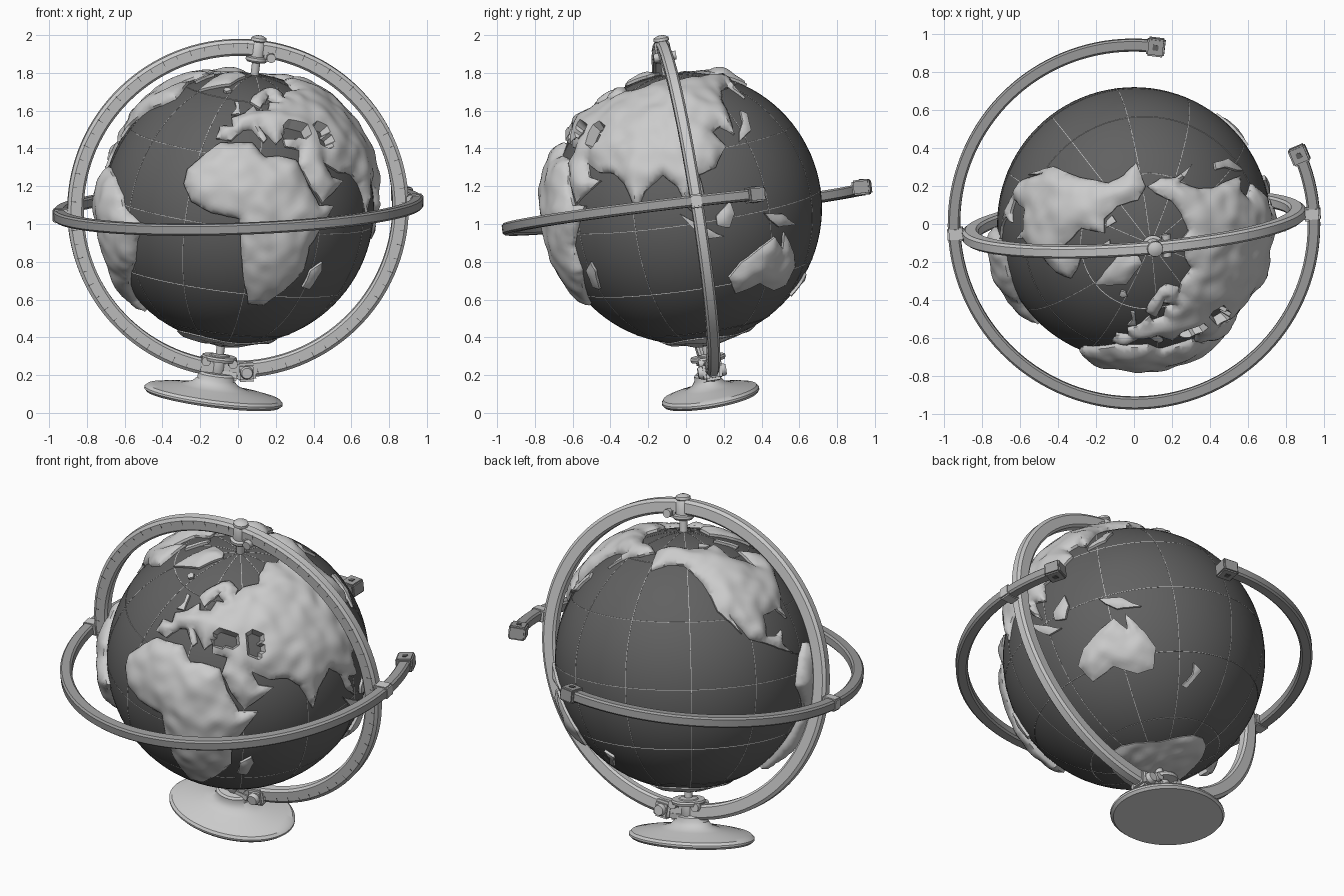
import bpy, bmesh
from math import sin, cos, pi, radians, exp, acos
from mathutils import Vector, Matrix, noise, kdtree
from mathutils.geometry import delaunay_2d_cdt

if "Cube" in bpy.data.objects:
    bpy.data.objects.remove(bpy.data.objects["Cube"])

C = Vector((0, 0, 1.083))                     # globe centre
R = 0.72
POLE = Vector((0.122, -0.144, 0.98)).normalized()
SIDE = Vector((0.997, 0.065, 0.042)).normalized()


def material(name, g):
    m = bpy.data.materials.new(name)
    m.diffuse_color = (g, g, g, 1)
    m.use_nodes = True
    m.node_tree.nodes["Principled BSDF"].inputs["Base Color"].default_value = m.diffuse_color
    return m


DARK = material("ocean_grey", 0.12)
MID = material("ring_grey", 0.35)


def frame(z, x, loc):
    z = Vector(z).normalized()
    x = Vector(x)
    x = (x - z * x.dot(z)).normalized()
    return Matrix.Translation(loc) @ Matrix((x, z.cross(x), z)).transposed().to_4x4()


def finish(name, bm, matrix, mat=None, angle=35):
    bmesh.ops.recalc_face_normals(bm, faces=bm.faces)
    me = bpy.data.meshes.new(name)
    bm.to_mesh(me)
    bm.free()
    ob = bpy.data.objects.new(name, me)
    bpy.context.collection.objects.link(ob)
    ob.matrix_world = matrix
    if mat:
        me.materials.append(mat)
    bpy.ops.object.select_all(action='DESELECT')
    ob.select_set(True)
    bpy.context.view_layer.objects.active = ob
    bpy.ops.object.shade_smooth_by_angle(angle=radians(angle))
    return ob


def sweep(name, section, matrix, a0=0, a1=360, steps=128, mat=None, sx=1, sy=1):
    """Closed (radius, height) section swept around local z."""
    bm = bmesh.new()
    full = a1 - a0 >= 360
    rows = []
    for i in range(steps if full else steps + 1):
        a = radians(a0 + (a1 - a0) * i / steps)
        rows.append([bm.verts.new((r * cos(a) * sx, r * sin(a) * sy, h)) for r, h in section])
    n = len(section)
    for i in range(steps):
        p, q = rows[i], rows[(i + 1) % len(rows)]
        for j in range(n):
            bm.faces.new((p[j], q[j], q[(j + 1) % n], p[(j + 1) % n]))
    if not full:
        bm.faces.new(rows[0])
        bm.faces.new(rows[-1])
    else:
        bmesh.ops.remove_doubles(bm, verts=bm.verts, dist=1e-5)
    return finish(name, bm, matrix, mat)


def box(name, size, matrix, bevel=0.008, mat=None):
    bm = bmesh.new()
    bmesh.ops.create_cube(bm, size=1, matrix=Matrix.Diagonal((*size, 1)))
    bmesh.ops.bevel(bm, geom=bm.edges[:], offset=bevel, segments=2, affect='EDGES')
    return finish(name, bm, matrix, mat)


# ocean sphere
bm = bmesh.new()
bmesh.ops.create_uvsphere(bm, u_segments=96, v_segments=48, radius=R)
GLOBE = frame(POLE, (0, -1, 0), C)
finish("ocean_sphere", bm, GLOBE, DARK, 60)

# graticule lines
for k in range(6):
    a = radians(30 * k + 8)
    axis = GLOBE.to_3x3() @ Vector((cos(a), sin(a), 0))
    sweep(f"meridian_line_{k}", [(R - .003, -.0015), (R + .001, -.0015), (R + .001, .0015), (R - .003, .0015)],
          frame(axis, POLE, C), steps=96)
for lat in (-60, -30, 0, 30, 60):
    r, h = R * cos(radians(lat)), R * sin(radians(lat))
    sweep(f"parallel_line_{lat}", [(r - .003, h - .0015), (r + .001, h - .0015), (r + .001, h + .0015), (r - .003, h + .0015)],
          GLOBE, steps=96)


def direction(lat, lon):
    a, b = radians(lat), radians(lon - 7)
    return Vector((cos(a) * cos(b), cos(a) * sin(b), sin(a)))


def land(name, outline, height=0.042, coast=0.014, lakes=(), step=0.026):
    """Raised landmass from a coastline given as (latitude, longitude)."""
    dirs = [direction(*p) for p in outline]
    c = sum(dirs, Vector()).normalized()
    e = c.orthogonal().normalized()
    n = c.cross(e)

    def flat(v):
        t = acos(max(-1, min(1, v.dot(c))))
        k = t / max(sin(t), 1e-6)
        return Vector((v.dot(e) * k, v.dot(n) * k))

    def globe(p):
        t = p.length
        return c * cos(t) + (e * p.x + n * p.y) * (sin(t) / t if t > 1e-6 else 1)

    pts = [flat(d) for d in dirs]
    rim = []
    for a, b in zip(pts, pts[1:] + pts[:1]):
        m = max(1, round((b - a).length / 0.02))
        for i in range(m):
            p = a.lerp(b, i / m)
            w = noise.noise_vector(Vector((p.x * 14, p.y * 14, 3)))
            rim.append(p + Vector((w.x, w.y)) * 0.007)
    tree = kdtree.KDTree(len(rim))
    for i, p in enumerate(rim):
        tree.insert((p.x, p.y, 0), i)
    tree.balance()

    def gap(p):
        return tree.find((p.x, p.y, 0))[2]

    verts = list(rim)
    xs, ys = [p.x for p in rim], [p.y for p in rim]
    for j in range(int((max(ys) - min(ys)) / step) + 1):
        for i in range(int((max(xs) - min(xs)) / step) + 1):
            p = Vector((min(xs) + (i + .5 * (j % 2)) * step, min(ys) + j * step))
            if gap(p) > 0.014:
                verts.append(p)
    edges = [(i, (i + 1) % len(rim)) for i in range(len(rim))]
    vo, _, fo, *_ = delaunay_2d_cdt(verts, edges, [], 1, 1e-5)
    bm = bmesh.new()
    made = {}
    for f in fo:
        for i in f:
            if i not in made:
                d = globe(vo[i])
                h = coast + height * (1 - exp(-gap(vo[i]) / 0.06))
                h += 0.014 * noise.noise(d * 9) * min(1, gap(vo[i]) / .05)
                for la, lo, rad in lakes:
                    if d.angle(direction(la, lo)) < rad:
                        h = -0.02
                made[i] = bm.verts.new(d * (R + h))
        bm.faces.new([made[i] for i in f])
    border = [ed for ed in bm.edges if ed.is_boundary]
    ext = bmesh.ops.extrude_edge_only(bm, edges=border)['geom']
    for v in ext:
        if isinstance(v, bmesh.types.BMVert):
            v.co = v.co.normalized() * (R - 0.02)
    finish(name, bm, GLOBE, None, 50)


# continents
land("eurasia", [(37, -9), (43, -9), (44, -2), (48, -4), (52, 4), (57, 9), (54, 12), (55, 20), (60, 22), (60, 29),
                 (63, 22), (65, 24), (60, 18), (56, 14), (59, 6), (63, 8), (70, 20), (71, 28), (67, 41), (64, 38),
                 (68, 46), (69, 66), (73, 72), (77, 104), (73, 115), (72, 140), (70, 160), (69, 180), (66, 190),
                 (62, 178), (60, 165), (51, 157), (61, 160), (59, 145), (54, 137), (43, 132), (35, 129), (40, 124),
                 (38, 118), (30, 122), (22, 114), (20, 106), (10, 107), (13, 100), (2, 103), (8, 98), (16, 96),
                 (22, 90), (16, 81), (8, 77), (20, 72), (25, 66), (26, 57), (30, 49), (24, 52), (22, 59), (13, 45),
                 (21, 39), (29, 34), (36, 36), (37, 28), (41, 27), (38, 23), (45, 14), (40, 18), (38, 16), (44, 9),
                 (43, 4), (37, -1)], height=0.045, lakes=[(43, 32, .06), (43, 37, .05), (44, 51, .05), (39, 51, .05)])
land("africa", [(35, -6), (37, 10), (31, 17), (32, 23), (31, 33), (22, 37), (12, 43), (12, 51), (-5, 40), (-16, 40),
                (-25, 34), (-34, 26), (-34, 18), (-17, 12), (-1, 9), (4, 8), (5, -4), (8, -13), (15, -18),
                (21, -18), (30, -11)], height=0.045, coast=0.018)
land("north_america", [(66, -168), (71, -157), (69, -130), (68, -110), (70, -95), (60, -94), (55, -82), (52, -79),
                       (62, -77), (58, -64), (52, -56), (46, -62), (42, -71), (35, -76), (30, -81), (25, -80),
                       (30, -85), (29, -95), (20, -97), (19, -91), (21, -87), (15, -88), (10, -83), (8, -78),
                       (13, -90), (20, -106), (31, -114), (23, -110), (34, -120), (48, -125), (59, -138), (59, -152),
                       (55, -163), (60, -165)], height=0.04)
land("south_america", [(8, -77), (12, -72), (10, -62), (4, -51), (-1, -48), (-6, -35), (-13, -39), (-23, -42),
                       (-34, -53), (-39, -58), (-47, -66), (-54, -68), (-52, -74), (-37, -73), (-18, -70),
                       (-5, -81), (1, -80)], height=0.052, coast=0.018)
land("australia", [(-11, 142), (-18, 141), (-12, 136), (-15, 129), (-20, 119), (-26, 113), (-35, 117), (-32, 130),
                   (-38, 141), (-37, 150), (-28, 153), (-20, 148)], height=0.03)
land("greenland", [(60, -44), (70, -22), (81, -15), (83, -35), (78, -70), (70, -53)], height=0.03)
land("antarctica", [(-69 - 3 * sin(radians(k * 45)), k * 15) for k in range(24)], height=0.008, coast=0.006)

# islands
land("arctic_island_east", [(64, -66), (73, -80), (73, -88), (64, -73)], 0.02)
land("arctic_island_west", [(70, -102), (73, -115), (70, -118), (69, -110)], 0.02)
land("madagascar", [(-12, 49), (-16, 50), (-25, 47), (-24, 43), (-16, 44)], 0.02)
land("britain", [(50, -5), (51, 1), (55, -1), (58, -3), (58, -6), (54, -3)], 0.02)
land("iceland", [(64, -22), (63.5, -18), (65, -14), (66.5, -18), (66, -23)], 0.02)
land("japan", [(31, 130), (35, 140), (43, 145), (45, 142), (40, 139), (35, 132)], 0.02)
land("sumatra", [(5, 95), (-3, 106), (-7, 112), (-7, 105), (-2, 100)], 0.02)
land("borneo", [(7, 117), (1, 118), (-4, 115), (-2, 110), (2, 110)], 0.02)
land("new_guinea", [(-1, 132), (-3, 141), (-9, 149), (-8, 139), (-4, 134)], 0.02)
land("new_zealand", [(-35, 173), (-38, 178), (-46, 170), (-45, 167), (-40, 173)], 0.02)

# upright ring with tick marks
RING = frame(SIDE.cross(POLE), SIDE, C)
sweep("meridian_ring", [(.905, -.02), (.905, .02), (.888, .032), (.832, .032), (.82, .02),
                        (.82, -.02), (.832, -.032), (.888, -.032)], RING)
bm = bmesh.new()
for k in range(72):
    a = Matrix.Rotation(radians(5 * k), 4, 'Z') @ Matrix.Translation((.876, 0, .0315))
    bmesh.ops.create_cube(bm, size=1, matrix=a @ Matrix.Diagonal((.03 if k % 2 else .018, .003, .003, 1)))
finish("ring_ticks", bm, RING, DARK)

# open horizon ring, end blocks and joints to the upright ring
HORIZON = frame((-.035, -.115, 1), (1, 0, 0), C)
sweep("horizon_ring", [(.98, -.02), (.98, .02), (.97, .03), (.925, .03), (.915, .02), (.915, -.02),
                       (.925, -.03), (.97, -.03)], HORIZON, 83, 382, 110, MID)
for k, a in enumerate((83, 23)):
    m = HORIZON @ Matrix.Rotation(radians(a), 4, 'Z') @ Matrix.Translation((.945, 0, 0))
    box(f"end_block_{k}", (.095, .095, .08), m, .008, MID)
    box(f"end_block_stud_{k}", (.03, .03, .088), m, .003, DARK)
for k, s in enumerate((1, -1)):
    box(f"ring_joint_{k}", (.09, .07, .072), HORIZON @ Matrix.Rotation(radians(3.5), 4, 'Z')
        @ Matrix.Translation((s * .938, 0, 0)))

# pivots at both poles: rod, collar, cap knob and side screw
for name, s in (("top", 1), ("bottom", -1)):
    m = frame(POLE * s, SIDE, C)
    sweep(f"{name}_pivot", [(0, .69), (.022, .69), (.022, .785), (.05, .79), (.058, .80), (.058, .815),
                            (.042, .82), (.042, .885), (.03, .905), (0, .905)], m, steps=32)
    if s > 0:
        sweep("top_knob", [(0, .89), (.025, .89), (.042, .905), (.04, .92), (.02, .93), (0, .932)], m, steps=32)
    else:
        sweep("bottom_washer", [(0, .795), (.09, .795), (.095, .805), (.09, .82), (0, .82)], m, steps=32)
    for t in ((1,) if s > 0 else (1, -1)):
        box(f"{name}_screw_block_{t}", (.06, .09, .05), m @ Matrix.Translation((.065 * t, 0, .825)), .012)
        sweep(f"{name}_screw_{t}", [(0, -.06), (.024, -.06), (.024, .06), (0, .06)],
              m @ Matrix.Translation((.072 * t, 0, .825)) @ Matrix.Rotation(pi / 2, 4, 'X'), steps=20)

# clamp that holds the upright ring to the stand
CLAMP = RING @ Matrix.Rotation(radians(-89), 4, 'Z') @ Matrix.Translation((.875, 0, 0))
box("stand_clamp", (.10, .10, .10), CLAMP, .014)
sweep("clamp_screw", [(0, -.075), (.028, -.075), (.034, -.06), (.034, .06), (.028, .075), (0, .075)], CLAMP, steps=24)
box("clamp_arm", (.14, .075, .06), Matrix.Translation((-.06, .13, .205)) @ Matrix.Rotation(.15, 4, 'Y'), .015)

# tilted oval base with flared neck
sweep("base", [(0, -.018), (.96, -.018), (1, -.005), (1, .006), (.96, .02), (.86, .026), (.82, .03), (.5, .046),
               (.34, .065), (.27, .09), (.26, .115), (.22, .125), (0, .125)],
      frame((.14, -.18, 1), SIDE, (-.13, .13, .09)), steps=72, sx=.37, sy=.26)
